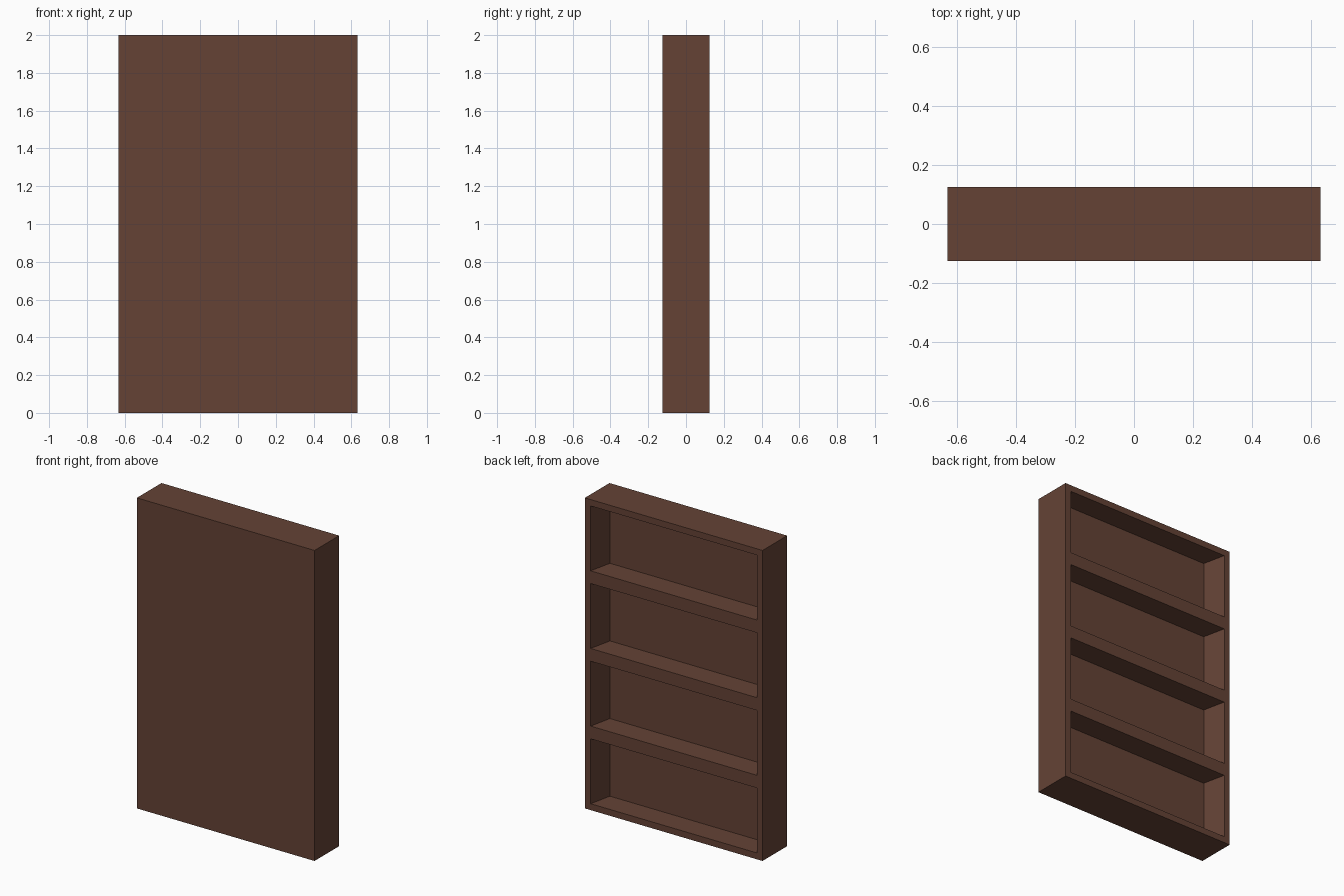
import bpy
import bmesh
from mathutils import Matrix, Vector

if "Cube" in bpy.data.objects:
    bpy.data.objects.remove(bpy.data.objects["Cube"])

WIDTH, DEPTH, HEIGHT = 1.266, 0.25, 2.0
FRAME = 0.041        # rim around every compartment
RECESS = 0.15        # compartment depth
NARROW = 0.945       # side walls lean inwards

wood = bpy.data.materials.new("dark brown wood")
wood.diffuse_color = (0.128, 0.055, 0.036, 1)
wood.use_nodes = True
wood.node_tree.nodes["Principled BSDF"].inputs["Base Color"].default_value = wood.diffuse_color

# Solid case
bm = bmesh.new()
bmesh.ops.create_cube(bm, size=1, matrix=Matrix.Translation((0, 0, HEIGHT / 2))
                      @ Matrix.Diagonal((WIDTH, DEPTH, HEIGHT, 1)))

# Split the case into four equal storeys
for z in (0.5, 1.0, 1.5):
    bmesh.ops.bisect_plane(bm, geom=bm.verts[:] + bm.edges[:] + bm.faces[:],
                           plane_co=(0, 0, z), plane_no=(0, 0, 1))
bm.normal_update()

# Open compartments in the back: inset each storey, then push it inwards
back = [f for f in bm.faces if f.normal.y > 0.9]
bmesh.ops.inset_individual(bm, faces=back, thickness=FRAME, use_even_offset=True)
for face in back:
    panel = bmesh.ops.extrude_discrete_faces(bm, faces=[face])["faces"][0]
    for v in panel.verts:
        v.co += Vector((0, -RECESS, 0))
        v.co.x *= NARROW

bmesh.ops.recalc_face_normals(bm, faces=bm.faces[:])
mesh = bpy.data.meshes.new("bookcase")
bm.to_mesh(mesh)
bm.free()
mesh.materials.append(wood)
bpy.context.collection.objects.link(bpy.data.objects.new("bookcase", mesh))
